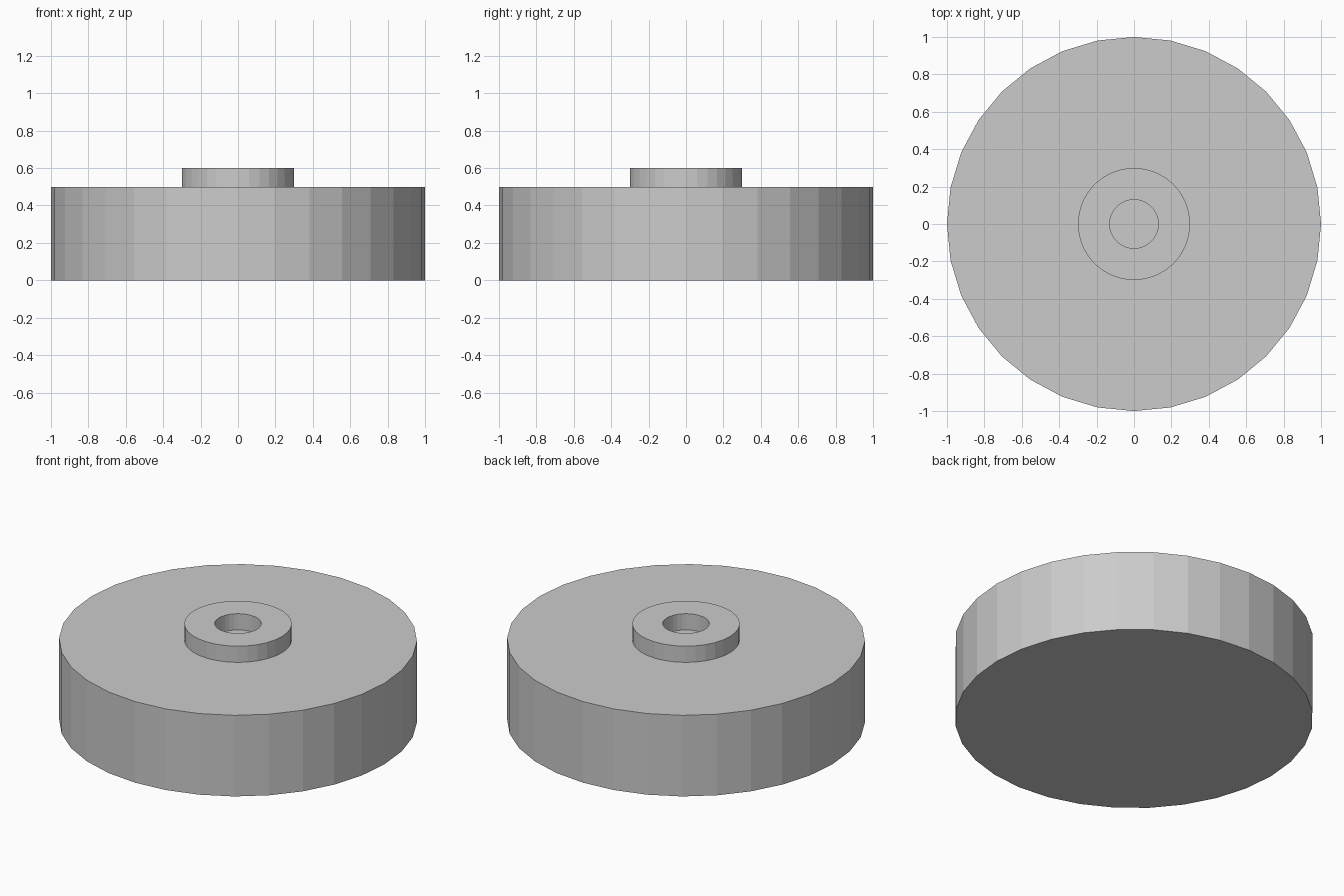
import bpy
import math

if "Cube" in bpy.data.objects:
    bpy.data.objects.remove(bpy.data.objects["Cube"])

SIDES = 32


def lathe(name, profile, closed=False):
    """Revolve (radius, z) points, listed bottom-outside to top, into a flat-shaded solid."""
    verts = [(r * math.cos(2 * math.pi * i / SIDES), r * math.sin(2 * math.pi * i / SIDES), z)
             for r, z in profile for i in range(SIDES)]
    rings = len(profile)
    faces = []
    for k in range(rings if closed else rings - 1):
        a, b = k * SIDES, (k + 1) % rings * SIDES
        for i in range(SIDES):
            j = (i + 1) % SIDES
            faces.append((a + i, a + j, b + j, b + i))
    if not closed:
        faces.append(tuple(reversed(range(SIDES))))
        faces.append(tuple(range((rings - 1) * SIDES, rings * SIDES)))
    mesh = bpy.data.meshes.new(name)
    mesh.from_pydata(verts, [], faces)
    obj = bpy.data.objects.new(name, mesh)
    bpy.context.collection.objects.link(obj)
    return obj


# Broad solid disc
lathe("base_disc", [(1.0, 0.0), (1.0, 0.5)])

# Raised collar; its hole bottoms out on the disc
lathe("hub_collar", [(0.3, 0.5), (0.3, 0.6), (0.13, 0.6), (0.13, 0.5)], closed=True)
